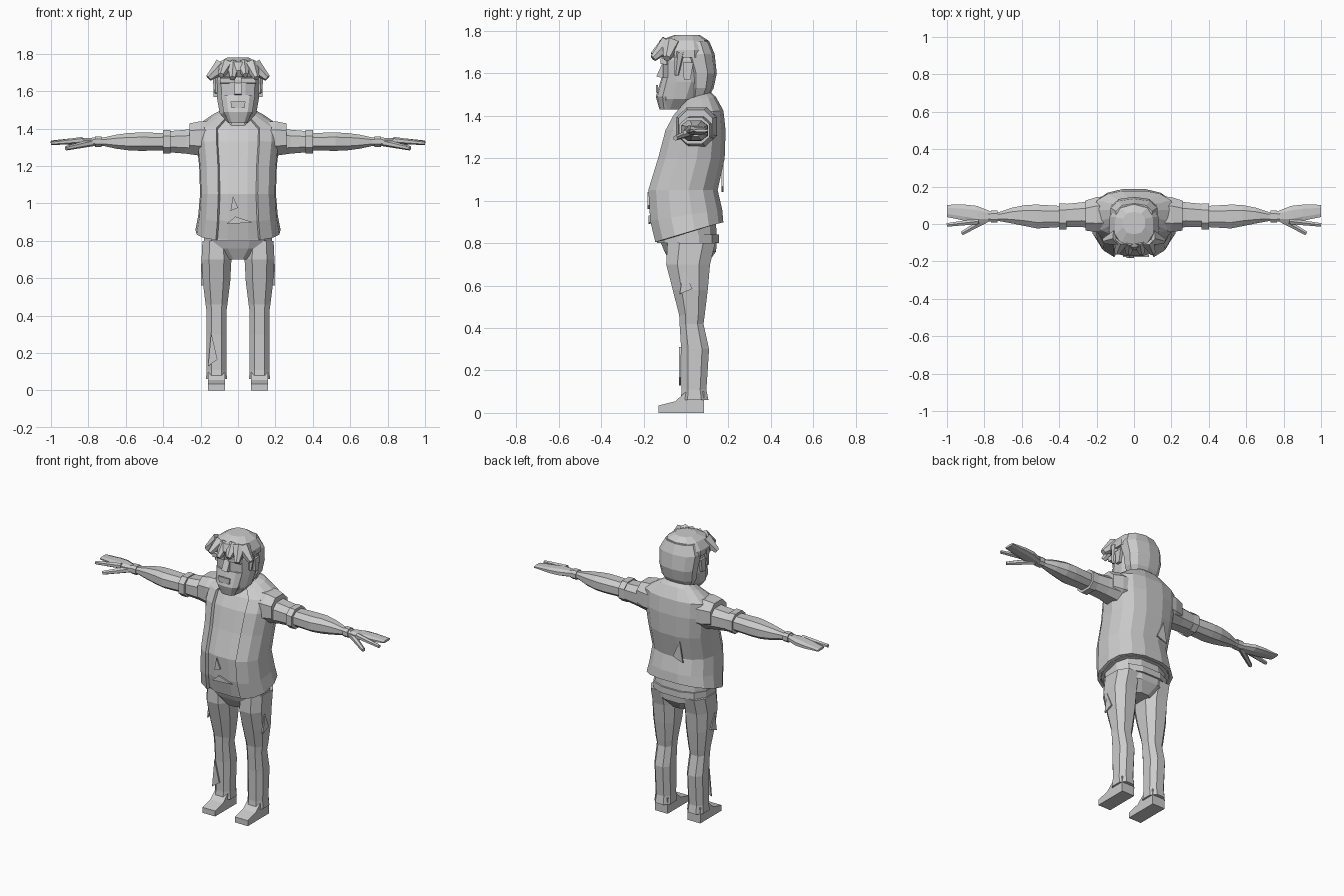
import bpy, bmesh, math
from mathutils import Vector

old = bpy.data.objects.get("Cube")
if old:
    bpy.data.objects.remove(old)

grey = bpy.data.materials.new("plain_grey")
grey.use_nodes = True
grey.diffuse_color = (.6, .6, .6, 1)
grey.node_tree.nodes["Principled BSDF"].inputs["Base Color"].default_value = grey.diffuse_color

ARM_HEIGHT = 1.33
LEG_SIDE = .115


def finish(name, bm, mirror=False):
    bmesh.ops.recalc_face_normals(bm, faces=bm.faces)
    mesh = bpy.data.meshes.new(name)
    bm.to_mesh(mesh)
    bm.free()
    mesh.materials.append(grey)
    part = bpy.data.objects.new(name, mesh)
    bpy.context.collection.objects.link(part)
    if mirror:
        part.modifiers.new("mirror", "MIRROR")
    return part


def signed_power(value, exponent):
    return math.copysign(abs(value) ** exponent, value)


def bridge(bm, lower, upper, closed=True):
    """Join two rows of vertices with quads."""
    count = len(lower)
    for i in range(count if closed else count - 1):
        j = (i + 1) % count
        bm.faces.new((lower[i], lower[j], upper[j], upper[i]))


def loft(name, rings, sides=10, along_x=False, offset=0, gap=0, scale=1, mirror=False):
    """Skin rounded-box rings of (position, centre y, half width, half depth, tilt).

    Rings climb z by default; along_x turns the loft sideways at height offset.
    A gap in degrees leaves the front open.
    """
    bm = bmesh.new()
    rows = []
    for position, centre, wide, deep, *tilt in rings:
        slope = sum(tilt)
        row = []
        for i in range(sides):
            if gap:
                angle = math.radians(gap - 90) + math.radians(360 - 2 * gap) * i / (sides - 1)
            else:
                angle = math.tau * (i + .5) / sides
            across = signed_power(math.cos(angle), .8) * wide * scale
            back = signed_power(math.sin(angle), .8) * deep * scale
            if along_x:
                point = (position, centre + across, offset + back)
            else:
                point = (offset + across, centre + back, position + slope * back)
            row.append(bm.verts.new(point))
        rows.append(row)
    for lower, upper in zip(rows, rows[1:]):
        bridge(bm, lower, upper, not gap)
    if not gap:
        bm.faces.new(rows[0])
        bm.faces.new(rows[-1])
    return finish(name, bm, mirror)


def arm_part(name, rings, height=ARM_HEIGHT):
    return loft(name, rings, sides=8, along_x=True, offset=height, mirror=True)


def prism(name, outline, start, end, facing="x", mirror=False):
    """Extrude a side outline (y, z) along x, or a front outline (x, z) along y."""
    bm = bmesh.new()
    rows = []
    for depth in (start, end):
        points = [(depth, a, b) if facing == "x" else (a, depth, b) for a, b in outline]
        rows.append([bm.verts.new(p) for p in points])
        bm.faces.new(rows[-1])
    bridge(bm, *rows)
    return finish(name, bm, mirror)


def tear(name, corner, width, height, surface, facing="y", mirror=False):
    """Thin triangular flap standing on the cloth surface."""
    a, b = corner
    outline = [(a, b), (a + width, b + height / 5), (a + width / 3, b + height)]
    prism(name, outline, surface, surface + .009, facing, mirror)


def taper(name, base, tip, width, narrowing=.4, mirror=False):
    """Tapered six-sided rod for fingers and locks of hair."""
    bm = bmesh.new()
    base, tip = Vector(base), Vector(tip)
    bmesh.ops.create_cone(bm, cap_ends=True, segments=6, radius1=width,
                          radius2=width * narrowing, depth=(tip - base).length)
    turn = (tip - base).to_track_quat("Z", "Y")
    for vertex in bm.verts:
        vertex.co = turn @ vertex.co + (base + tip) / 2
    finish(name, bm, mirror)


# Torso: open vest over a shirt
torso_rings = [
    (.85, .01, .22, .16, .3),
    (.93, -.005, .205, .17, .15),
    (1.05, -.02, .195, .163),
    (1.2, .02, .2, .156),
    (1.33, .04, .215, .14),
    (1.41, .055, .215, .115, .1),
    (1.465, .06, .13, .075, .25),
    (1.485, .055, .09, .06, .3)]
vest = loft("vest", torso_rings, sides=14, gap=26)
cloth = vest.modifiers.new("thickness", "SOLIDIFY")
cloth.thickness = .018
cloth.offset = 0
loft("shirt", torso_rings[:-1], sides=16, scale=.94)
tear("shirt_tear", (-.04, .96), .04, .08, -.181)
tear("shirt_fold", (-.06, .89), .14, .04, -.176)
tear("back_tear", (-.1, 1.04), .07, .13, .167)
arm_part("shoulder", [(.14, .055, .1, .09), (.2, .05, .1, .095), (.26, .045, .085, .083)],
         height=1.35)

# Hips, belt and trousers
loft("hips", [(.7, .015, .07, .085), (.76, .02, .165, .125),
              (.82, .01, .185, .14), (.89, .005, .185, .14)], sides=12)
loft("belt", [(z, .01, .188, .15) for z in (.8, .84)], sides=12)
loft("trouser_leg", [
    (.8, .025, .08, .12), (.7, .01, .085, .11), (.58, .02, .078, .088),
    (.46, .028, .062, .064), (.42, .026, .056, .06), (.3, .043, .058, .07),
    (.11, .038, .056, .062), (.06, .04, .06, .07)],
     sides=8, offset=LEG_SIDE, mirror=True)
tear("thigh_tear", (-.03, .56), .06, .12, .188, facing="x", mirror=True)
tear("shin_tear", (-.16, .13), .05, .18, -.033)
prism("shoe", [(-.13, 0), (.085, 0), (.085, .1), (0, .1), (-.05, .055), (-.13, .035)],
      LEG_SIDE - .045, LEG_SIDE + .045, mirror=True)

# Arms and hands
arm_part("sleeve", [(.2, .05, .085, .08), (.28, .05, .07, .068), (.37, .045, .066, .06)])
arm_part("sleeve_cuff", [(x, .04, .075, .067) for x in (.36, .4)])
arm_part("forearm", [(.39, .04, .06, .05), (.52, .04, .068, .052), (.58, .045, .06, .05),
                     (.65, .045, .045, .04), (.72, .04, .026, .024), (.78, .04, .028, .023)])
arm_part("wrist_band", [(x, .04, .033, .029) for x in (.73, .765)])
arm_part("hand", [(.76, .04, .027, .02), (.84, .05, .05, .022),
                  (.9, .06, .046, .018), (1, .07, .035, .007)])
taper("index_finger", (.83, .015, 1.338), (1, -.005, 1.322), .018, .6, mirror=True)
taper("thumb", (.78, .03, 1.325), (.92, -.05, 1.295), .02, .6, mirror=True)

# Neck, head and beard
loft("neck", [(1.36, .04, .09, .08), (1.44, .025, .075, .065), (1.54, .02, .075, .065)], sides=8)
loft("collar", [(1.43, .045, .105, .085, .35), (1.48, .045, .088, .07, .35)], gap=25)
loft("head", [(1.43, -.055, .055, .06), (1.48, -.03, .1, .085), (1.56, -.01, .115, .1),
              (1.66, -.01, .12, .1), (1.73, 0, .1, .09)], sides=12)
loft("beard", [(1.43, -.09, .05, .035), (1.49, -.09, .08, .052), (1.58, -.07, .095, .045)])
prism("mouth", [(-.035, 1.51), (.035, 1.51), (.04, 1.545), (-.04, 1.545)], -.142, -.133, "y")
prism("nose", [(-.1, 1.65), (-.115, 1.64), (-.14, 1.585), (-.1, 1.575)], -.02, .02)
prism("brow", [(-.09, 1.64), (-.12, 1.645), (-.12, 1.67), (-.09, 1.675)], .015, .095, mirror=True)
prism("ear", [(-.01, 1.57), (.02, 1.57), (.035, 1.65), (-.015, 1.65)], .11, .13, mirror=True)

# Hair: back mass, crown and swept locks
loft("back_hair", [(1.485, .06, .085, .045), (1.53, .07, .11, .06), (1.6, .075, .122, .07),
                   (1.69, .055, .13, .08), (1.75, .04, .1, .07)])
loft("crown_hair", [(1.675, -.005, .135, .115), (1.71, -.01, .135, .13),
                    (1.755, -.01, .105, .115), (1.78, .005, .06, .06)])
taper("side_lock", (.085, -.07, 1.735), (.157, -.09, 1.67), .045, mirror=True)
taper("temple_lock", (.115, -.03, 1.7), (.118, -.045, 1.59), .025, mirror=True)
for lock, x in enumerate((-.09, -.03, .04, .1)):
    drop = .015 * (lock % 2)
    taper(f"front_lock_{lock}", (x * .7, -.085, 1.74), (x, -.155, 1.685 - drop), .04)
